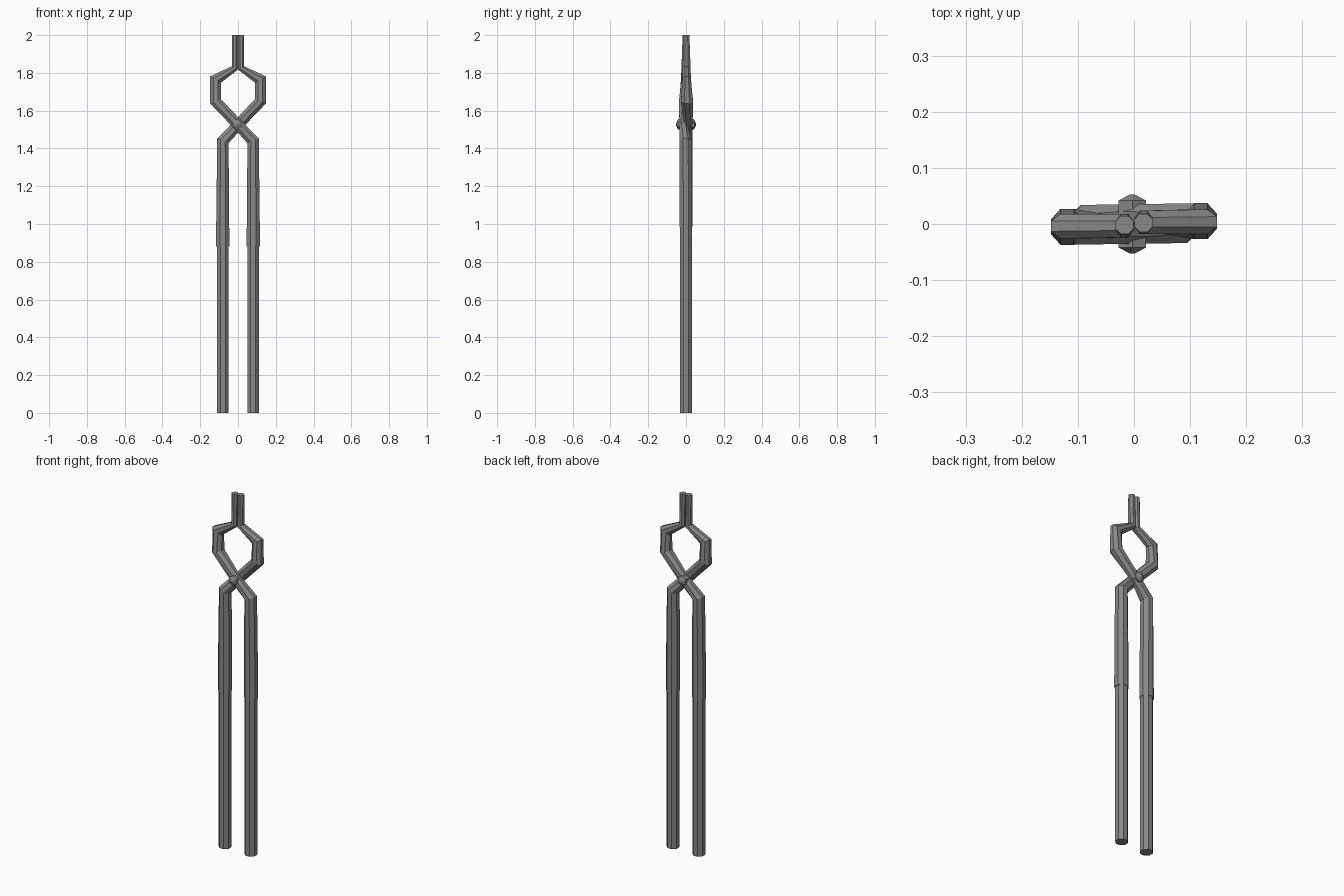
import bpy
import bmesh
from math import cos, sin, pi
from mathutils import Vector, Matrix

cube = bpy.data.objects.get("Cube")
if cube:
    bpy.data.objects.remove(cube, do_unlink=True)

SIDES = 8

steel = bpy.data.materials.new("forged grey steel")
steel.use_nodes = True
COLOUR = (0.25, 0.25, 0.25, 1)
steel.diffuse_color = COLOUR
steel.node_tree.nodes["Principled BSDF"].inputs["Base Color"].default_value = COLOUR


def finish(name, bm):
    bmesh.ops.recalc_face_normals(bm, faces=bm.faces)
    mesh = bpy.data.meshes.new(name)
    bm.to_mesh(mesh)
    bm.free()
    mesh.materials.append(steel)
    obj = bpy.data.objects.new(name, mesh)
    bpy.context.collection.objects.link(obj)
    return obj


def bar(name, stations, turned):
    """Mitred octagonal bar; each station is x, y, z, half width, half depth."""
    bm = bmesh.new()
    pts = [Vector((s[0], 0, s[2])) for s in stations]
    rings = []
    for i, (x, y, z, rx, ry) in enumerate(stations):
        before = (pts[i] - pts[max(i - 1, 0)]).normalized()
        after = (pts[min(i + 1, len(pts) - 1)] - pts[i]).normalized()
        along = (before + after).normalized()
        across = Vector((along.z, 0, -along.x))
        stretch = 1 / max(along.dot(after), along.dot(before))
        ring = []
        for k in range(SIDES):
            a = 2 * pi * (k + 0.5) / SIDES
            flat = 1 / cos(pi / SIDES)
            p = Vector((x, y, z)) + across * (rx * stretch * flat * cos(a))
            p.y += ry * flat * sin(a)
            ring.append(bm.verts.new(p))
        rings.append(ring)
    for low, high in zip(rings, rings[1:]):
        for k in range(SIDES):
            n = (k + 1) % SIDES
            bm.faces.new((low[k], low[n], high[n], high[k]))
    bm.faces.new(rings[0])
    bm.faces.new(rings[-1])
    if turned:
        bm.transform(Matrix.Rotation(pi, 4, 'Z'))
    return finish(name, bm)


# Handle rod, stepping out into a thicker socket
handle = [
    (0.08, 0, 0, 0.031, 0.031),
    (0.08, 0, 0.9, 0.031, 0.031),
]
# Socket, crossing rein, bowed jaw and straight bit as one bent bar
arm = [
    (0.081, 0, 0.88, 0.035, 0.033),
    (0.081, 0, 0.94, 0.035, 0.033),
    (0.08, -0.002, 1.44, 0.030, 0.032),
    (0, -0.014, 1.525, 0.028, 0.021),
    (-0.119, -0.005, 1.65, 0.029, 0.032),
    (-0.119, -0.004, 1.765, 0.029, 0.022),
    (-0.017, -0.003, 1.826, 0.016, 0.021),
    (-0.017, -0.002, 2.0, 0.016, 0.016),
]

# The second half is the first turned half way round the vertical axis
for side, turned in (("left", False), ("right", True)):
    bar(side + "_handle", handle, turned)
    bar(side + "_arm_and_jaw", arm, turned)

# Pivot rivet with a faceted pointed head on each face
bm = bmesh.new()
RIVET_SIDES = 6
for y, depth, r1, r2 in ((0, 0.084, 0.028, 0.028), (0.0475, 0.011, 0.028, 0.004),
                         (-0.0475, 0.011, 0.004, 0.028)):
    place = Matrix.Translation((-0.003, y, 1.527)) @ Matrix.Rotation(-pi / 2, 4, 'X')
    bmesh.ops.create_cone(bm, cap_ends=True, segments=RIVET_SIDES, radius1=r1,
                          radius2=r2, depth=depth, matrix=place)
finish("pivot_rivet", bm)
